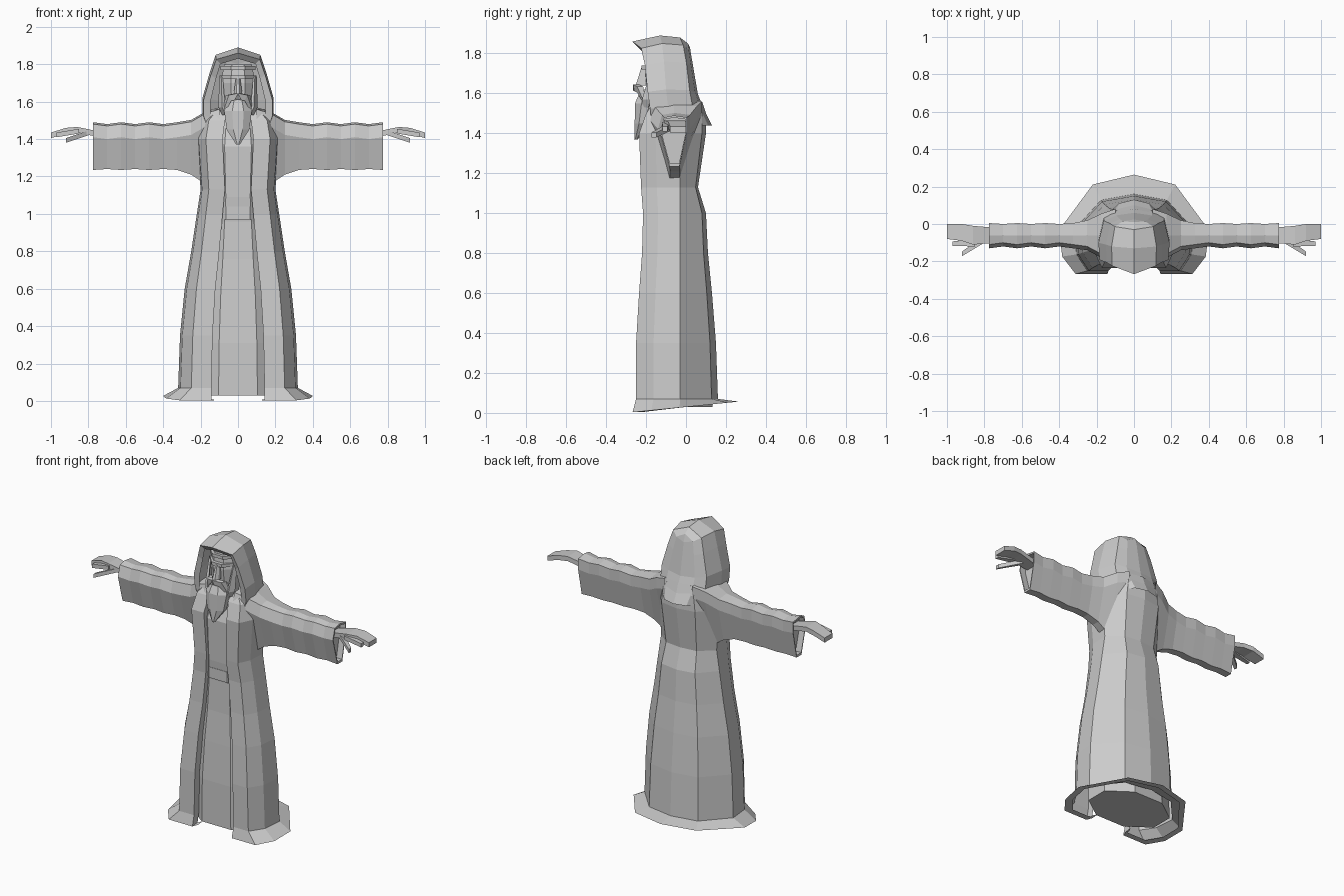
import bpy, bmesh, math

cube = bpy.data.objects.get("Cube")
if cube:
    bpy.data.objects.remove(cube, do_unlink=True)

GREY = (0.6, 0.6, 0.6, 1)
cloth = bpy.data.materials.new("plain grey")
cloth.use_nodes = True
cloth.diffuse_color = GREY
cloth.node_tree.nodes["Principled BSDF"].inputs["Base Color"].default_value = GREY


def loft(name, rings, closed=True, start_cap=False, end_cap=False, mirror=False):
    """Skin a row of equal-length rings; optionally mirror across x."""
    bm = bmesh.new()
    rows = [[bm.verts.new(point) for point in ring] for ring in rings]
    count = len(rows[0])
    for lower, upper in zip(rows, rows[1:]):
        for i in range(count if closed else count - 1):
            j = (i + 1) % count
            bm.faces.new((lower[i], lower[j], upper[j], upper[i]))
    if start_cap:
        bm.faces.new(rows[0])
    if end_cap:
        bm.faces.new(rows[-1])
    if mirror:
        copy = bmesh.ops.duplicate(bm, geom=bm.verts[:] + bm.edges[:] + bm.faces[:])
        for item in copy["geom"]:
            if isinstance(item, bmesh.types.BMVert):
                item.co.x = -item.co.x
    bmesh.ops.remove_doubles(bm, verts=bm.verts[:], dist=0.001)
    bmesh.ops.recalc_face_normals(bm, faces=bm.faces[:])
    mesh = bpy.data.meshes.new(name)
    bm.to_mesh(mesh)
    bm.free()
    mesh.materials.append(cloth)
    part = bpy.data.objects.new(name, mesh)
    bpy.context.collection.objects.link(part)


def octagon(z, width, y, depth):
    """Eight-sided oval with a flat side facing the front."""
    angles = [math.tau * (i + 0.5) / 8 for i in range(8)]
    return [(width * math.cos(a), y + depth * math.sin(a), z) for a in angles]


def stack(name, rows):
    loft(name, [octagon(*row) for row in rows], start_cap=True, end_cap=True)


# Outer coat: half section from the front opening round to the back seam
def coat_ring(z, width, front, back):
    gap = width * 0.6 - 0.05
    return [(gap, front + 0.05, z), (gap, front, z), (width * 0.78, front, z),
            (width * 0.96, front * 0.65, z), (width, -0.03, z),
            (width * 0.55, back * 0.8, z), (0, back, z)]


levels = [(0.07, 0.32, -0.25, 0.16), (0.35, 0.31, -0.25, 0.15),
          (0.6, 0.285, -0.235, 0.13), (0.8, 0.25, -0.22, 0.11),
          (1, 0.22, -0.215, 0.1), (1.13, 0.2, -0.225, 0.06),
          (1.4, 0.22, -0.235, 0.1), (1.5, 0.2, -0.2, 0.1), (1.56, 0.14, -0.16, 0.08)]
coat = [coat_ring(*level) for level in levels]


# Hem flares outward, most at the back, and rises toward the back
def flare(point, spread):
    x, y, z = point
    y *= 1.07 if y < 0 else 1.65
    return (x * spread, y, 0.03 + y / 10)


hem = [flare(p, 1 if i < 2 else 1.25) for i, p in enumerate(coat[0])]
lining = [(x * 0.9, y * 0.85, z) for x, y, z in hem]
loft("coat", [lining, hem] + coat, closed=False, mirror=True)

# Inner gown follows the coat; a belt wraps its waist
stack("gown", [(z - 0.04, width * 0.85, (front + back) / 2, (back - front) * 0.47)
               for z, width, front, back in levels])
stack("belt", [(z, 0.17, -0.07, 0.145) for z in (0.97, 1.04)])


# Sleeves: broad on top, hanging to a narrow fold, puckered along the arm
def sleeve_ring(i):
    x = 0.1 + i * 0.075
    shoulder = max(0, 0.3 - x)
    pucker = 0.01 * (i % 2)
    top = 1.48 + shoulder * 0.45 + pucker
    low = 1.24 - shoulder * 0.6 - pucker / 2
    front = -0.12 - shoulder * 0.4 - pucker
    back = shoulder * 0.4 + pucker / 2
    middle = (front + back) / 2
    return [(x, front + 0.02, top - 0.01), (x, middle, top), (x, back, top - 0.01),
            (x, back, top - 0.08), (x, middle + 0.03, low), (x, middle - 0.02, low),
            (x, front, top - 0.08)]


sleeve = [sleeve_ring(i) for i in range(10)]
cuff = [(x, y * 0.9 - 0.006, 1.38 + (z - 1.38) * 0.9) for x, y, z in sleeve[-1]]
recess = [(x - 0.04, y, z) for x, y, z in cuff]
loft("sleeves", sleeve + [cuff, recess], end_cap=True, mirror=True)


# Hands: flat fanned palm with a separate forefinger and thumb
def slab(name, path, thickness):
    rings = []
    for x, y, half, z in path:
        near, far, top = y - half, y + half, z + thickness
        rings.append([(x, near, z), (x, far, z), (x, far, top), (x, near, top)])
    loft(name, rings, start_cap=True, end_cap=True, mirror=True)


slab("palms", [(0.74, -0.06, 0.04, 1.41), (0.86, -0.06, 0.05, 1.435),
               (0.92, -0.045, 0.045, 1.43), (1, -0.04, 0.04, 1.405)], 0.03)
slab("forefingers", [(0.85, -0.1, 0.02, 1.43), (0.97, -0.105, 0.012, 1.41)], 0.025)
slab("thumbs", [(0.8, -0.08, 0.02, 1.42), (0.92, -0.16, 0.012, 1.38)], 0.025)

# Hood: one arch outline narrowed, lowered and leaned from the face to the back
outline = [(0, 1.89), (0.12, 1.85), (0.15, 1.76), (0.19, 1.62), (0.19, 1.53), (0.16, 1.44)]


def hood_arch(scale, top_y, base_y, drop, bend):
    arch = []
    for i, (x, z) in enumerate(outline):
        t = i / (len(outline) - 1)
        arch.append((x * scale, top_y + (base_y - top_y) * t ** bend, z - drop * (1 - t)))
    return arch


loft("hood", [hood_arch(0.78, -0.24, -0.17, 0.06, 0.5),
              hood_arch(0.97, -0.268, -0.17, 0.03, 0.5),
              hood_arch(1, -0.13, -0.08, 0, 1),
              hood_arch(0.85, -0.03, 0.05, 0.01, 1),
              hood_arch(0.5, 0.01, 0.11, 0.04, 2),
              hood_arch(0, 0.02, 0.13, 0.06, 2)], closed=False, mirror=True)

# Head, face and beard
stack("head", [(1.5, 0.06, -0.1, 0.05), (1.6, 0.09, -0.12, 0.08),
               (1.7, 0.1, -0.12, 0.09), (1.8, 0.08, -0.12, 0.08)])
stack("brow", [(z, 0.095, -0.12, 0.11) for z in (1.72, 1.74)])
stack("headband", [(z, 0.1, -0.12, 0.1) for z in (1.77, 1.79)])
stack("nose", [(1.64, 0.025, -0.22, 0.035), (1.73, 0.012, -0.2, 0.025)])
stack("beard", [(1.37, 0.01, -0.25, 0.01), (1.45, 0.065, -0.22, 0.04),
                (1.55, 0.08, -0.2, 0.06), (1.62, 0.05, -0.18, 0.05)])


# Drooping moustache and whiskers along the cheeks
def strand(name, path):
    rings = [[(x, y - r, z + r), (x + r, y + r, z + r), (x, y + r, z - r),
              (x - r, y - r, z - r)] for x, y, z, r in path]
    loft(name, rings, start_cap=name != "moustache", end_cap=True, mirror=True)


strand("moustache", [(0, -0.25, 1.63, 0.015), (0.05, -0.23, 1.62, 0.015),
                     (0.08, -0.2, 1.54, 0.005)])
strand("side_whiskers", [(0.09, -0.16, 1.73, 0.01), (0.085, -0.2, 1.55, 0.02)])
